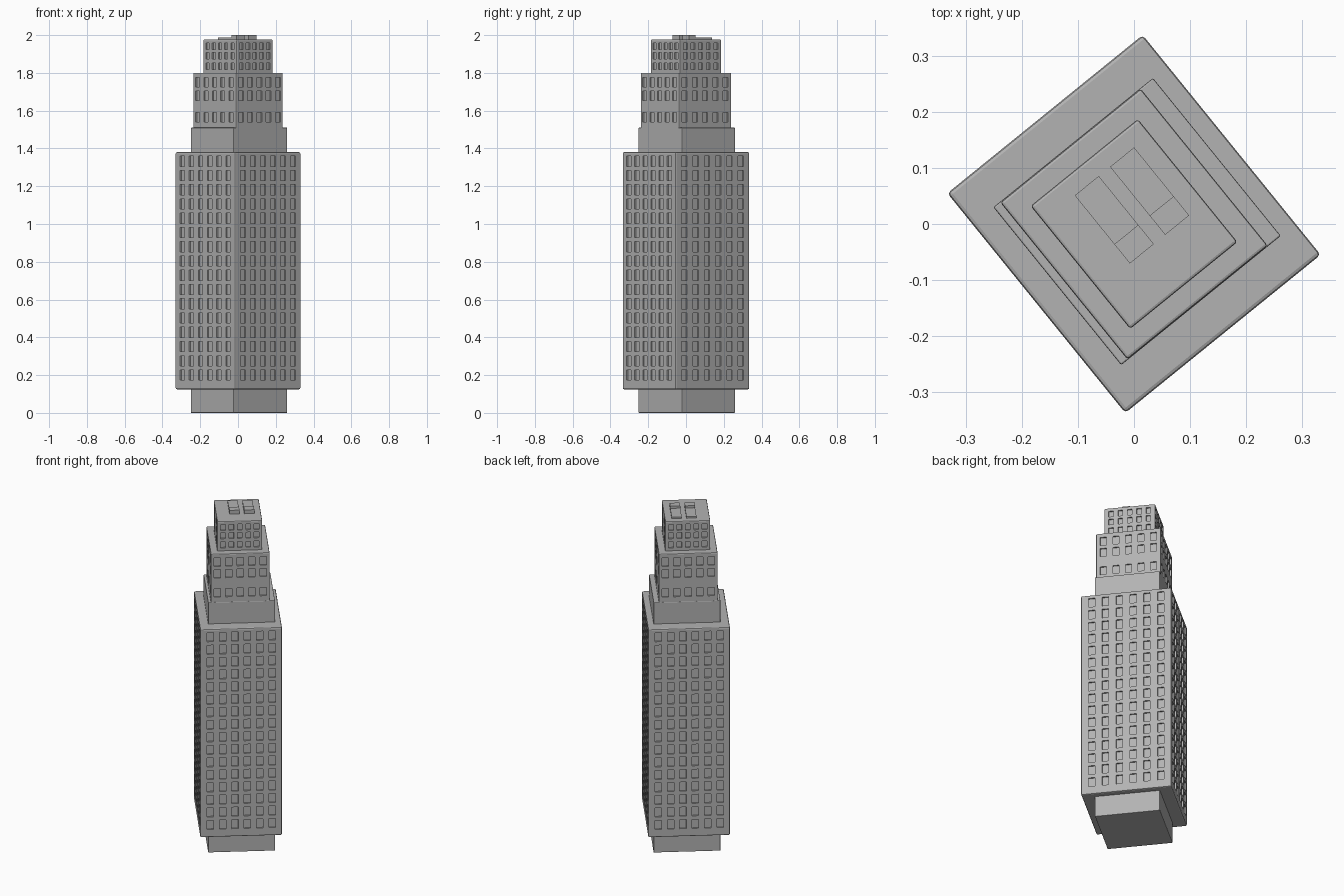
import bpy, bmesh, math
from mathutils import Matrix, Vector

if "Cube" in bpy.data.objects:
    bpy.data.objects.remove(bpy.data.objects["Cube"], do_unlink=True)

TURN = math.radians(39)
DEPTH = 0.008

concrete = bpy.data.materials.new("concrete_grey")
concrete.use_nodes = True
concrete.diffuse_color = (0.45, 0.45, 0.45, 1)
concrete.node_tree.nodes["Principled BSDF"].inputs["Base Color"].default_value = (0.45, 0.45, 0.45, 1)


def add_box(bm, centre, size):
    m = Matrix.Translation(centre) @ Matrix.Diagonal((*size, 1))
    return bmesh.ops.create_cube(bm, size=1, matrix=m)["verts"]


def make_object(name, bm):
    mesh = bpy.data.meshes.new(name)
    bm.to_mesh(mesh)
    bm.free()
    mesh.materials.append(concrete)
    obj = bpy.data.objects.new(name, mesh)
    obj.rotation_euler.z = TURN
    bpy.context.collection.objects.link(obj)
    return obj


def block(name, u0, u1, v0, v1, z0, z1, bevel=0.0):
    bm = bmesh.new()
    add_box(bm, ((u0 + u1) / 2, (v0 + v1) / 2, (z0 + z1) / 2), (u1 - u0, v1 - v0, z1 - z0))
    if bevel:
        bmesh.ops.bevel(bm, geom=bm.edges[:], offset=bevel, segments=2, profile=0.5, affect='EDGES')
    return make_object(name, bm)


def cut_windows(tower, half_u, half_v, columns, rows, pitch, size):
    """Recess a grid of windows into all four walls."""
    bm = bmesh.new()
    width, height = size
    for sign in (-1, 1):
        for z in rows:
            for c in range(columns):
                k = c - (columns - 1) / 2
                add_box(bm, (k * pitch[0], sign * half_v, z), (width, 2 * DEPTH, height))
                add_box(bm, (sign * half_u, k * pitch[1], z), (2 * DEPTH, width, height))
    cutter = make_object(tower.name + "_window_cutter", bm)
    cutter.hide_render = True
    mod = tower.modifiers.new("windows", 'BOOLEAN')
    mod.operation = 'DIFFERENCE'
    mod.solver = 'EXACT'
    mod.object = cutter
    bpy.context.view_layer.objects.active = tower
    bpy.ops.object.modifier_apply(modifier=mod.name)
    bpy.data.objects.remove(cutter, do_unlink=True)


# Plinth and setback collar
for name, z0, z1 in (("plinth", 0, 0.14), ("setback_collar", 1.36, 1.51)):
    block(name, -0.176, 0.19, -0.181, 0.181, z0, z1, 0.003)

# Main shaft, upper shaft and crown with their window grids
main = block("main_shaft", -0.224, 0.224, -0.252, 0.252, 0.125, 1.38, 0.007)
cut_windows(main, 0.224, 0.252, 6, [0.2 + 0.0755 * i for i in range(16)], (0.068, 0.077), (0.036, 0.054))

upper = block("upper_shaft", -0.161, 0.161, -0.18, 0.18, 1.4, 1.8, 0.005)
cut_windows(upper, 0.161, 0.18, 5, (1.75, 1.68, 1.565), (0.063, 0.07), (0.034, 0.05))

crown = block("crown", -0.123, 0.123, -0.141, 0.141, 1.78, 1.977, 0.005)
cut_windows(crown, 0.123, 0.141, 5, (1.94, 1.89, 1.835), (0.046, 0.052), (0.026, 0.035))

# Rooftop units: a long low box with a taller box at one end
for side, u in (("left", -0.05), ("right", 0.031)):
    block("roof_unit_low_" + side, u, u + 0.055, -0.006, 0.106, 1.97, 1.987)
    block("roof_unit_tall_" + side, u, u + 0.055, -0.05, -0.006, 1.97, 2.0)
